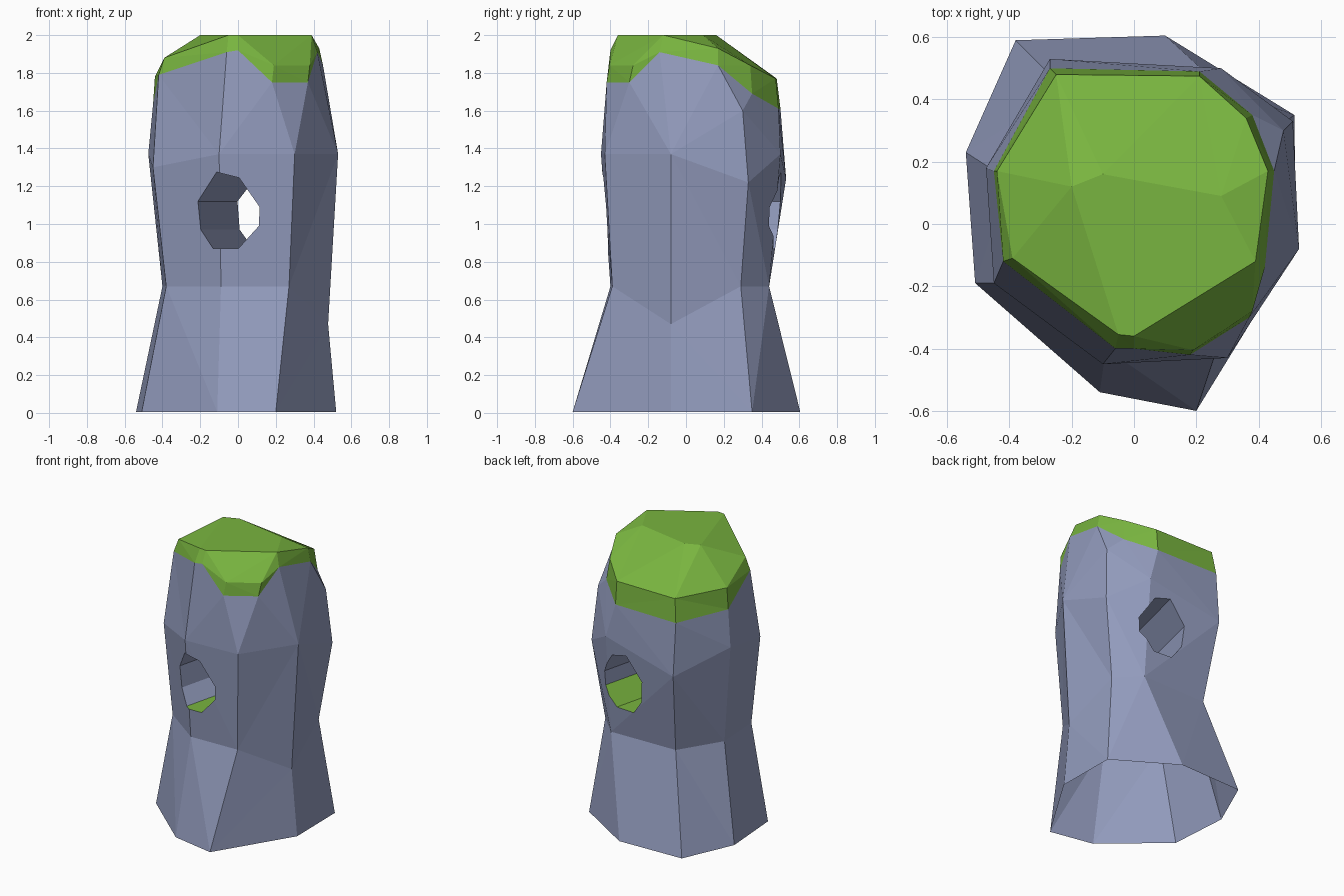
import bpy
import bmesh

# Remove the default cube only
default_cube = bpy.data.objects.get("Cube")
if default_cube:
    bpy.data.objects.remove(default_cube, do_unlink=True)


def make_material(name, colour):
    material = bpy.data.materials.new(name)
    material.use_nodes = True
    material.diffuse_color = (*colour, 1)
    shader = material.node_tree.nodes["Principled BSDF"]
    shader.inputs["Base Color"].default_value = (*colour, 1)
    return material


STONE, GRASS = 0, 1
materials = [make_material("blue_grey_stone", (0.29, 0.33, 0.51)),
             make_material("grass_green", (0.19, 0.46, 0.05))]


def object_from_bmesh(bm, name):
    mesh = bpy.data.meshes.new(name)
    bm.to_mesh(mesh)
    bm.free()
    for material in materials:
        mesh.materials.append(material)
    obj = bpy.data.objects.new(name, mesh)
    bpy.context.collection.objects.link(obj)
    return obj


def bridge(bm, lower, upper, material_index):
    """Join two vertex loops of equal length with quads."""
    count = len(lower)
    for i in range(count):
        j = (i + 1) % count
        face = bm.faces.new((lower[i], lower[j], upper[j], upper[i]))
        face.material_index = material_index


def level(height, points):
    """Outline at one height; a point may carry its own height instead."""
    return [p if len(p) == 3 else (*p, height) for p in points]


def split_corners(ring):
    """Repeat three of the eight corners, which divide in two near the top."""
    return [ring[i] for i in (0, 1, 2, 2, 3, 3, 4, 5, 5, 6, 7)]


# Stone outlines, anticlockwise from the left-hand back corner
foot = split_corners(level(0.005, [
    (-.54, .23), (-.51, -.19), (-.11, -.54), (.2, -.6),
    (.52, -.08), (.515, .35), (.1, .605), (-.38, .59)]))
waist = split_corners(level(0.67, [
    (-.4, .14), (-.38, -.19), (-.09, -.4), (.27, -.39),
    (.477, -.08, .47), (.43, .29), (.28, .44), (-.22, .43)]))
chest = split_corners(level(1.37, [
    (-.475, .18), (-.45, -.19, 1.3), (-.1, -.45), (.3, -.43),
    (.53, -.08), (.51, .33, 1.22), (.28, .5), (-.27, .53, 1.24)]))
shoulder = [(.48, .3, 1.6) if i in (7, 8) else p for i, p in enumerate(chest)]

# Grass outlines: lower border, upper rim, then the ridge of the cap
border = level(1.75, [
    (-.45, .17, 1.63), (-.42, -.12, 1.79), (-.06, -.4, 1.91), (0, -.4, 1.92),
    (.18, -.42), (.37, -.3), (.42, -.14, 1.91), (.45, .17, 1.84),
    (.38, .35, 1.69), (.21, .49, 1.61), (-.27, .5, 1.61)])
rim = level(2, [
    (-.44, .17, 1.78), (-.39, -.11, 1.88), (-.05, -.355), (0, -.36),
    (.19, -.405, 1.84), (.38, -.28, 1.84), (.39, -.12), (.43, .17, 1.93),
    (.36, .34, 1.84), (.21, .475, 1.77), (-.25, .48, 1.77)])
plateau = list(rim)
plateau[4], plateau[5] = rim[3], rim[6]
ridge_left, ridge_back, ridge_right = level(2, [(-.2, .12), (-.1, .16), (.28, .09)])
ridge = [ridge_left] * 3 + [ridge_right] * 7 + [ridge_back]

# Build the pillar by stacking the outlines
bm = bmesh.new()
outlines = [foot, waist, chest, shoulder, border, rim, plateau, ridge]
loops = [[bm.verts.new(p) for p in ring] for ring in outlines]
for lower, upper in zip(loops, loops[1:]):
    is_grass = lower is loops[4] or lower in loops[5:]
    bridge(bm, lower, upper, GRASS if is_grass else STONE)
bm.faces.new(loops[0][::-1])
bm.faces.new(loops[-1]).material_index = GRASS
bmesh.ops.remove_doubles(bm, verts=bm.verts, dist=0.001)
bmesh.ops.triangulate(bm, faces=bm.faces)
bmesh.ops.recalc_face_normals(bm, faces=bm.faces)
pillar = object_from_bmesh(bm, "rock_pillar")

# Tunnel cutter: an eight-sided prism that drifts sideways towards the back
tunnel_profile = [(-.11, 1.275), (.01, 1.245), (.115, 1.09), (.11, .99),
                  (0, .87), (-.14, .87), (-.215, .97), (-.23, 1.12)]
bm = bmesh.new()
ends = []
for depth in (-.7, .7):
    drift = 0.247 * (depth + 0.42)
    ends.append([bm.verts.new((x + drift, depth, z)) for x, z in tunnel_profile])
bridge(bm, ends[0], ends[1], STONE)
for end in ends:
    bm.faces.new(end)
bmesh.ops.recalc_face_normals(bm, faces=bm.faces)
for face in bm.faces:
    # Grass grows on the floor of the tunnel
    if face.normal.z < -0.62:
        face.material_index = GRASS
cutter = object_from_bmesh(bm, "tunnel_cutter")
cutter.hide_render = True

# Cut the tunnel and discard the cutter
modifier = pillar.modifiers.new("tunnel", "BOOLEAN")
modifier.operation = "DIFFERENCE"
modifier.solver = "EXACT"
modifier.object = cutter
bpy.context.view_layer.objects.active = pillar
bpy.ops.object.modifier_apply(modifier=modifier.name)
bpy.data.objects.remove(cutter, do_unlink=True)

# Leave the underside open
bm = bmesh.new()
bm.from_mesh(pillar.data)
underside = [f for f in bm.faces if all(v.co.z < 0.05 for v in f.verts)]
bmesh.ops.delete(bm, geom=underside, context="FACES")
bm.to_mesh(pillar.data)
bm.free()
